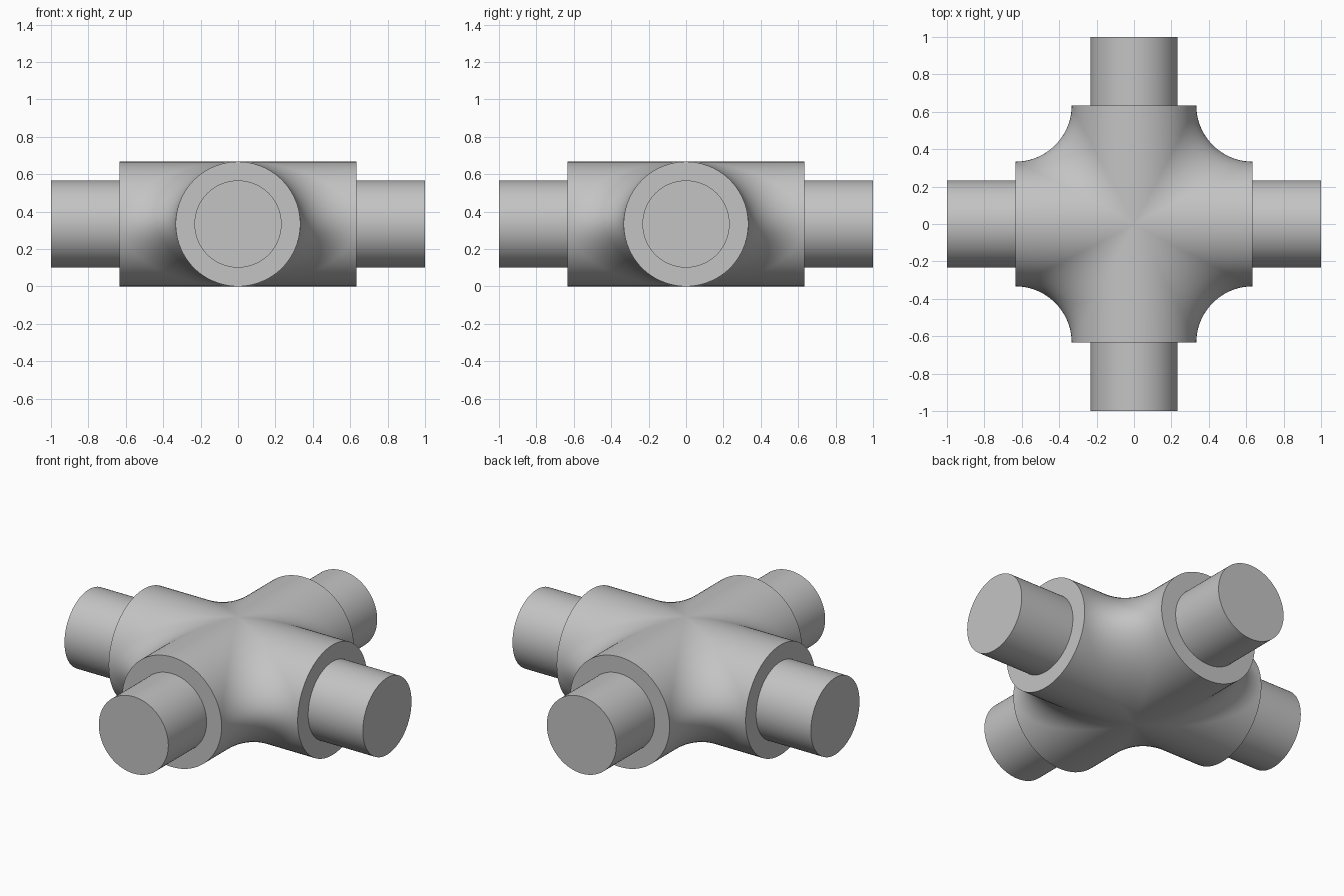
import bpy
import bmesh
from math import sin, cos, pi, radians
from mathutils import Vector, Matrix

if "Cube" in bpy.data.objects:
    bpy.data.objects.remove(bpy.data.objects["Cube"], do_unlink=True)

BODY_R = 1 / 3         # radius of the thick arms
FILLET_R = 0.3         # rolling-ball fillet between neighbouring arms
REACH = BODY_R + FILLET_R
STUB_R = 0.233
STEPS = 48             # divisions of half a circumference
ARC = 16               # divisions across a fillet


def quadrant_row(t):
    """Line from one arm's end, across the fillet, to the next arm's end."""
    c, s = cos(t), sin(t)
    ball = Vector((c, c, s)) * REACH
    start, end = Vector((-c, 0, -s)), Vector((0, -c, -s))
    row = [Vector((BODY_R * c, REACH, BODY_R * s))]
    for i in range(ARC + 1):
        row.append(ball + start.lerp(end, i / ARC).normalized() * FILLET_R)
    row.append(Vector((REACH, BODY_R * c, BODY_R * s)))
    return row


# Filleted body: one quadrant patch turned four times
bm = bmesh.new()
for quarter in range(4):
    turn = Matrix.Rotation(quarter * pi / 2, 3, "Z")
    rows = [[bm.verts.new(turn @ p) for p in quadrant_row(pi * (k / STEPS - 0.5))]
            for k in range(STEPS + 1)]
    for low, high in zip(rows, rows[1:]):
        for i in range(len(low) - 1):
            bm.faces.new((low[i], low[i + 1], high[i + 1], high[i]))
bmesh.ops.remove_doubles(bm, verts=bm.verts, dist=0.0001)
bmesh.ops.dissolve_degenerate(bm, edges=bm.edges, dist=0.00001)

# End caps, stepped in and drawn out into the narrow stubs
rims = [e for e in bm.edges if e.is_boundary]
bmesh.ops.holes_fill(bm, edges=rims, sides=0)
bmesh.ops.recalc_face_normals(bm, faces=bm.faces)
caps = [f for f in bm.faces if len(f.verts) > STEPS]
bmesh.ops.inset_individual(bm, faces=caps, thickness=BODY_R - STUB_R, use_even_offset=True)
bmesh.ops.inset_individual(bm, faces=caps, thickness=0, depth=1 - REACH)
bmesh.ops.translate(bm, verts=bm.verts, vec=(0, 0, BODY_R))

mesh = bpy.data.meshes.new("cross_fitting")
bm.to_mesh(mesh)
bm.free()
fitting = bpy.data.objects.new("cross_fitting", mesh)
bpy.context.collection.objects.link(fitting)

# Plain grey metal
grey = bpy.data.materials.new("grey_metal")
grey.use_nodes = True
colour = (0.55, 0.55, 0.55, 1)
grey.diffuse_color = colour
grey.node_tree.nodes["Principled BSDF"].inputs["Base Color"].default_value = colour
mesh.materials.append(grey)

# Smooth curves with crisp rims
bpy.ops.object.select_all(action="DESELECT")
fitting.select_set(True)
bpy.context.view_layer.objects.active = fitting
bpy.ops.object.shade_smooth_by_angle(angle=radians(30))
